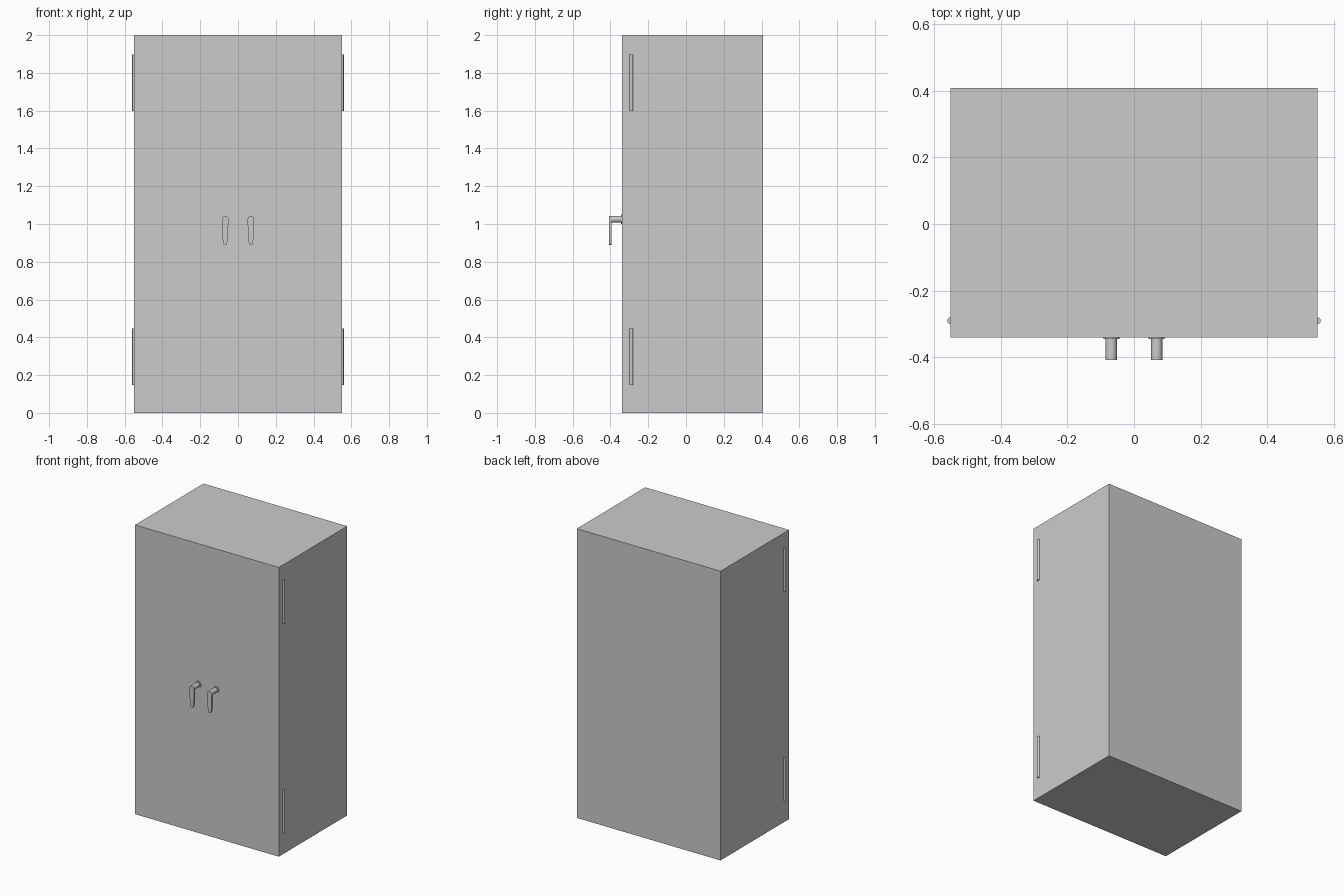
import bpy, bmesh, math
from mathutils import Vector

if "Cube" in bpy.data.objects:
    bpy.data.objects.remove(bpy.data.objects["Cube"])

W, FRONT, BACK, H = 0.55, -0.34, 0.408, 2.0   # half width, depth range, height
DOOR_BACK, T = -0.29, 0.03                    # rear of doors, panel thickness


def finish(name, bm, smooth=False):
    bmesh.ops.recalc_face_normals(bm, faces=bm.faces)
    mesh = bpy.data.meshes.new(name)
    bm.to_mesh(mesh)
    bm.free()
    ob = bpy.data.objects.new(name, mesh)
    bpy.context.collection.objects.link(ob)
    if smooth:
        bpy.ops.object.select_all(action='DESELECT')
        ob.select_set(True)
        bpy.context.view_layer.objects.active = ob
        bpy.ops.object.shade_smooth_by_angle(angle=math.radians(35))
    return ob


def box(name, lo, hi):
    bm = bmesh.new()
    bmesh.ops.create_cube(bm, size=1)
    lo, hi = Vector(lo), Vector(hi)
    for v in bm.verts:
        v.co = (lo + hi) / 2 + v.co * (hi - lo)
    return finish(name, bm)


def cylinder(name, start, end, radius):
    start, end = Vector(start), Vector(end)
    axis = end - start
    bm = bmesh.new()
    bmesh.ops.create_cone(bm, cap_ends=True, segments=32, radius1=radius,
                          radius2=radius, depth=axis.length)
    bmesh.ops.rotate(bm, verts=bm.verts,
                     matrix=axis.to_track_quat('Z', 'Y').to_matrix())
    bmesh.ops.translate(bm, verts=bm.verts, vec=(start + end) / 2)
    return finish(name, bm, True)


def lever(name, x):
    # Outline: round head over the spindle, tapering to a rounded tip
    pts = [(0.017 * math.cos(a), 1.025 + 0.017 * math.sin(a))
           for a in [math.pi * i / 16 for i in range(17)]]
    pts += [(-0.016, 0.97), (-0.0145, 0.93)]
    pts += [(0.0105 * math.cos(a), 0.9 + 0.0105 * math.sin(a))
            for a in [math.pi + math.pi * i / 10 for i in range(11)]]
    pts += [(0.0145, 0.93), (0.016, 0.97)]
    bm = bmesh.new()
    face = bm.faces.new([bm.verts.new((x + px, -0.408, pz)) for px, pz in pts])
    ext = bmesh.ops.extrude_face_region(bm, geom=[face])
    verts = [g for g in ext['geom'] if isinstance(g, bmesh.types.BMVert)]
    bmesh.ops.translate(bm, verts=verts, vec=(0, 0.014, 0))
    return finish(name, bm, True)


# Carcass panels
box("top_panel", (-W, DOOR_BACK, H - T), (W, BACK, H))
box("bottom_panel", (-W, DOOR_BACK, 0), (W, BACK, T))
box("back_panel", (-W + T, BACK - T, T), (W - T, BACK, H - T))

for side, s in (("left", -1), ("right", 1)):
    xs = sorted((s * W, s * (W - T)))
    box(side + "_side_panel", (xs[0], DOOR_BACK, T), (xs[1], BACK, H - T))
    # Door, meeting its twin at the centre
    xs = sorted((0, s * W))
    box(side + "_door", (xs[0], FRONT, 0), (xs[1], DOOR_BACK, H))
    # Hinge barrels
    for level, z in (("lower", 0.147), ("upper", 1.597)):
        cylinder(f"{side}_{level}_hinge", (s * W, DOOR_BACK, z),
                 (s * W, DOOR_BACK, z + 0.3), 0.01)
    # Handle: rose, spindle and lever
    x = s * 0.068
    cylinder(side + "_handle_rose", (x, FRONT, 1.025), (x, -0.345, 1.025), 0.024)
    cylinder(side + "_handle_spindle", (x, FRONT, 1.025), (x, -0.396, 1.025), 0.017)
    lever(side + "_handle_lever", x)
